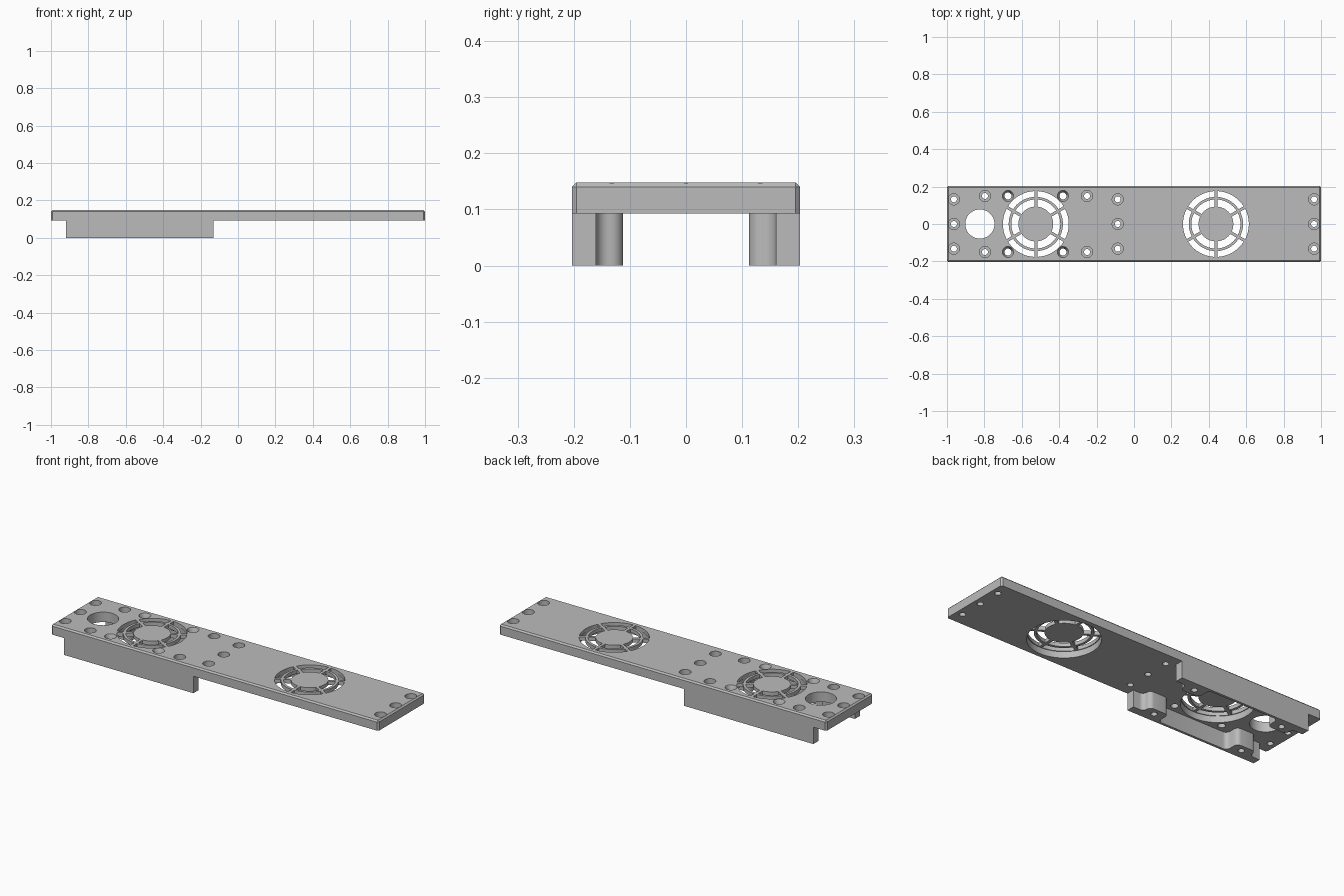
import bpy, bmesh, math

if "Cube" in bpy.data.objects:
    bpy.data.objects.remove(bpy.data.objects["Cube"])

HALF_Y, TOP, UNDER = 0.2035, 0.148, 0.093
FAN_X = (-0.525, 0.438)
RAIL_MID = -0.525

grey = bpy.data.materials.new("plain grey")
grey.diffuse_color = (0.5, 0.5, 0.5, 1)
grey.use_nodes = True
grey.node_tree.nodes["Principled BSDF"].inputs["Base Color"].default_value = grey.diffuse_color


def make(name, bm):
    bmesh.ops.recalc_face_normals(bm, faces=bm.faces)
    me = bpy.data.meshes.new(name)
    bm.to_mesh(me)
    bm.free()
    me.materials.append(grey)
    ob = bpy.data.objects.new(name, me)
    bpy.context.collection.objects.link(ob)
    return ob


def prism(bm, pts, z0, z1):
    """Extrude a flat outline between two heights."""
    low = [bm.verts.new((x, y, z0)) for x, y in pts]
    high = [bm.verts.new((x, y, z1)) for x, y in pts]
    bm.faces.new(low)
    bm.faces.new(high)
    n = len(pts)
    for i in range(n):
        j = (i + 1) % n
        bm.faces.new((low[i], low[j], high[j], high[i]))


def lathe(bm, cx, cy, profile, n=32):
    """Stack of rings (radius, height), capped at both ends."""
    rings = [[bm.verts.new((cx + r * math.cos(math.tau * i / n),
                            cy + r * math.sin(math.tau * i / n), z))
              for i in range(n)] for r, z in profile]
    bm.faces.new(rings[0])
    bm.faces.new(rings[-1])
    for a, b in zip(rings, rings[1:]):
        for i in range(n):
            j = (i + 1) % n
            bm.faces.new((a[i], a[j], b[j], b[i]))


def arc(cx, cy, r, a0, a1, n=6):
    return [(cx + r * math.cos(math.radians(a0 + (a1 - a0) * i / n)),
             cy + r * math.sin(math.radians(a0 + (a1 - a0) * i / n)))
            for i in range(n + 1)]


def boolean(target, tool, mode):
    mod = target.modifiers.new(mode.lower(), 'BOOLEAN')
    mod.operation, mod.object, mod.solver = mode, tool, 'EXACT'
    bpy.context.view_layer.objects.active = target
    bpy.ops.object.modifier_apply(modifier=mod.name)
    bpy.data.objects.remove(tool)


# Cover plate with chamfered top rim and corners
bm = bmesh.new()
prism(bm, [(-1, -HALF_Y), (1, -HALF_Y), (1, HALF_Y), (-1, HALF_Y)], UNDER, TOP)
rim = [e for e in bm.edges if max(v.co.z for v in e.verts) > UNDER + 0.01]
bmesh.ops.bevel(bm, geom=rim, offset=0.008, segments=1, affect='EDGES')
plate = make("cover_plate", bm)

# Side rails: thin wall beside the fan, screw bosses at both ends
r = 0.024
half = [(0.395, -0.16)]
half += arc(0.355, -0.16 + r, r, 270, 180)
half += arc(0.355 - 2 * r, -0.112 - r, r, 0, 90)
half += arc(0.215 + r, -0.112 - r, r, 90, 180)
half += arc(0.215 - r, -0.19 + r, r, 360, 270)
outline = [(RAIL_MID + x, y) for x, y in half]
outline += [(RAIL_MID - x, y) for x, y in reversed(half)]
outline += [(RAIL_MID - 0.395, -HALF_Y), (RAIL_MID + 0.395, -HALF_Y)]
for side in (1, -1):
    bm = bmesh.new()
    prism(bm, [(x, y * side) for x, y in outline], 0, 0.11)
    boolean(plate, make("side_rail", bm), 'UNION')

# Fan pockets below, cable hole, and screw head recesses above
screws = [(x, y) for x in (-0.963, -0.087, 0.963) for y in (-0.132, 0, 0.132)]
screws += [(x, y) for x in (-0.797, -0.251) for y in (-0.15, 0.15)]
bm = bmesh.new()
for x in FAN_X:
    lathe(bm, x, 0, [(0.18, 0.05), (0.18, 0.128)], 64)
lathe(bm, -0.824, 0, [(0.078, 0.05), (0.078, 0.2)], 48)
for x, y in screws:
    lathe(bm, x, y, [(0.03, 0.12), (0.03, 0.2)], 24)
boolean(plate, make("pocket_cutter", bm), 'DIFFERENCE')

# Screw holes, tapered fan screw holes and grille slots
bm = bmesh.new()
for x, y in screws:
    lathe(bm, x, y, [(0.016, -0.05), (0.016, 0.16)], 24)
for x in (-0.674, -0.38):
    for y in (-0.15, 0.15):
        lathe(bm, x, y, [(0.019, 0.03), (0.019, 0.122), (0.03, TOP), (0.03, 0.2)], 24)
for fx in FAN_X:
    for r0, r1 in ((0.093, 0.131), (0.145, 0.176)):
        for k in range(6):
            mid = 60 * k
            a0 = 30 - math.degrees(math.asin(0.008 / r0))
            a1 = 30 - math.degrees(math.asin(0.008 / r1))
            prism(bm, arc(fx, 0, r1, mid - a1, mid + a1, 10)
                  + arc(fx, 0, r0, mid + a0, mid - a0, 10), 0.11, 0.2)
boolean(plate, make("slot_cutter", bm), 'DIFFERENCE')

# Smooth the round walls, keep hard edges
bpy.ops.object.select_all(action='DESELECT')
plate.select_set(True)
bpy.context.view_layer.objects.active = plate
bpy.ops.object.shade_smooth_by_angle(angle=math.radians(30))
